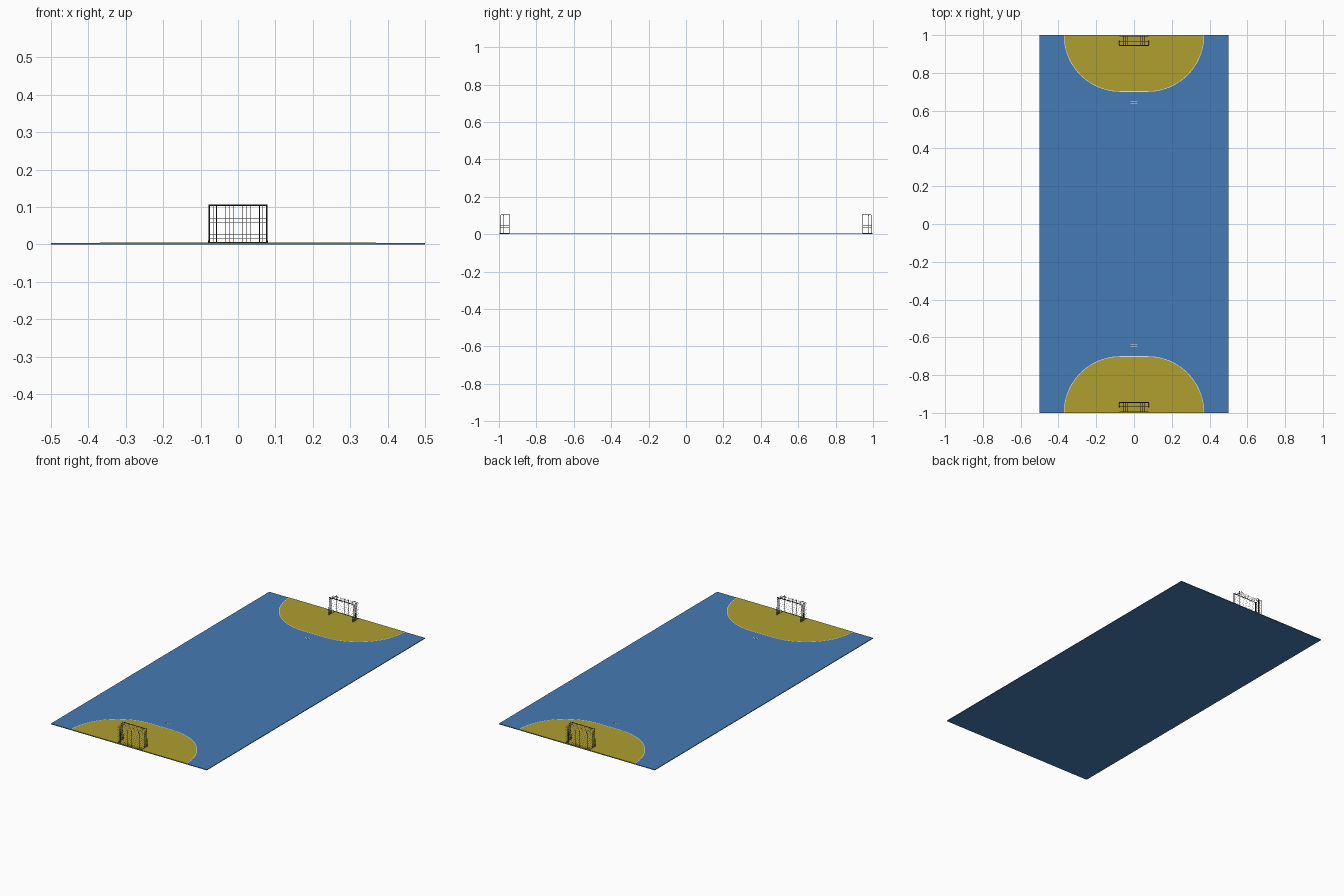
import bpy, bmesh, math

if "Cube" in bpy.data.objects:
    bpy.data.objects.remove(bpy.data.objects["Cube"])


def material(name, rgb):
    m = bpy.data.materials.new(name)
    m.diffuse_color = (*rgb, 1)
    m.use_nodes = True
    m.node_tree.nodes["Principled BSDF"].inputs["Base Color"].default_value = m.diffuse_color
    return m


BLUE = material("court_blue", (0.060, 0.197, 0.462))
YELLOW = material("area_yellow", (0.425, 0.345, 0.028))
WHITE = material("line_white", (0.85, 0.85, 0.85))
DARK = material("frame_dark", (0.035, 0.035, 0.045))
GREY = material("net_grey", (0.20, 0.20, 0.23))

COURT_TOP = 0.004


def finish(name, bm, mat):
    bmesh.ops.recalc_face_normals(bm, faces=bm.faces)
    me = bpy.data.meshes.new(name)
    bm.to_mesh(me)
    bm.free()
    me.materials.append(mat)
    ob = bpy.data.objects.new(name, me)
    bpy.context.collection.objects.link(ob)
    return ob


def plate(name, outline, z0, z1, mat):
    """Extruded flat outline."""
    bm = bmesh.new()
    face = bm.faces.new([bm.verts.new((x, y, z0)) for x, y in outline])
    ext = bmesh.ops.extrude_face_region(bm, geom=[face])
    for v in ext["geom"]:
        if isinstance(v, bmesh.types.BMVert):
            v.co.z = z1
    return finish(name, bm, mat)


def rect(w, y0, y1):
    return [(-w, y0), (w, y0), (w, y1), (-w, y1)]


def tubes(name, paths, radius, mat, res=0):
    """Round bars along polylines, turned into one mesh."""
    cu = bpy.data.curves.new(name, 'CURVE')
    cu.dimensions = '3D'
    cu.bevel_depth = radius
    cu.bevel_resolution = res
    cu.use_fill_caps = True
    for pts in paths:
        sp = cu.splines.new('POLY')
        sp.points.add(len(pts) - 1)
        for p, co in zip(sp.points, pts):
            p.co = (*co, 1)
    tmp = bpy.data.objects.new(name + "_path", cu)
    bpy.context.collection.objects.link(tmp)
    dg = bpy.context.evaluated_depsgraph_get()
    me = bpy.data.meshes.new_from_object(tmp.evaluated_get(dg))
    bpy.data.objects.remove(tmp)
    me.name = name
    me.materials.clear()
    me.materials.append(mat)
    ob = bpy.data.objects.new(name, me)
    bpy.context.collection.objects.link(ob)
    return ob


def area_outline(s, r, flat, n=24):
    """Two quarter circles joined by a straight, against the end line."""
    right = [(flat + r * math.cos(a), s * (1 - r * math.sin(a)))
             for a in (i * math.pi / 2 / n for i in range(n + 1))]
    return right + [(-x, y) for x, y in reversed(right)]


# playing floor
plate("court_floor", rect(0.5, -1, 1), 0, COURT_TOP, BLUE)

for s, end in ((-1, "front"), (1, "back")):
    # goal area and its white border
    inner = area_outline(s, 0.297, 0.072)
    outer = area_outline(s, 0.300, 0.072)
    plate(end + "_goal_area", inner, COURT_TOP - 0.001, COURT_TOP + 0.001, YELLOW)
    bm = bmesh.new()
    loops = [[bm.verts.new((x, y, COURT_TOP + 0.001)) for x, y in o] for o in (inner, outer)]
    for i in range(len(inner) - 1):
        bm.faces.new((loops[0][i], loops[0][i + 1], loops[1][i + 1], loops[1][i]))
    bmesh.ops.solidify(bm, geom=bm.faces[:], thickness=0.0008)
    finish(end + "_area_line", bm, WHITE)

    # short penalty marks
    for k, y in enumerate((0.638, 0.647)):
        plate(f"{end}_penalty_mark_{k}", rect(0.018, s * y - 0.0013, s * y + 0.0013),
              COURT_TOP - 0.001, COURT_TOP + 0.0006, WHITE)

    # goal mouth: posts and crossbar
    W, H, Z = 0.077, 0.105, COURT_TOP
    mouth, rear = s * 0.945, s * 0.994
    tubes(end + "_goal_frame",
          [[(-W, mouth, Z), (-W, mouth, H), (W, mouth, H), (W, mouth, Z)]],
          0.0025, DARK, 1)

    # rear supports with rounded top corners, and ground bars
    bend = [(rear - s * 0.012 * (1 - math.sin(a)), H - 0.012 * (1 - math.cos(a)))
            for a in (i * math.pi / 8 for i in range(5))]
    arms = [[(x, mouth, H)] + [(x, y, z) for y, z in bend] + [(x, rear, Z)]
            for x in (-0.058, 0.058)]
    base = [(-W, mouth, Z + .001), (-W, rear, Z + .001), (W, rear, Z + .001), (W, mouth, Z + .001)]
    rail = [(-W, mouth, 0.092), (-W, rear, 0.092), (W, rear, 0.092), (W, mouth, 0.092)]
    tubes(end + "_goal_supports", arms + [base], 0.0013, DARK)

    # net: hoops round back and sides, strings over top and down the back
    net = [[(x, y, Z + i * 0.011) for x, y, _ in rail] for i in range(1, 9)]
    for i in range(15):
        x = -W + i * W / 7
        net.append([(x, mouth, H), (x, rear, H - 0.006), (x, rear, Z)])
    for i in range(1, 5):
        y = mouth + (rear - mouth) * i / 5
        z = H - 0.006 * i / 5
        net.append([(-W, y, Z), (-W, y, z), (W, y, z), (W, y, Z)])
    tubes(end + "_goal_net", net, 0.0004, GREY)
    tubes(end + "_net_rail", [rail[:2], rail[2:]], 0.0008, DARK)
